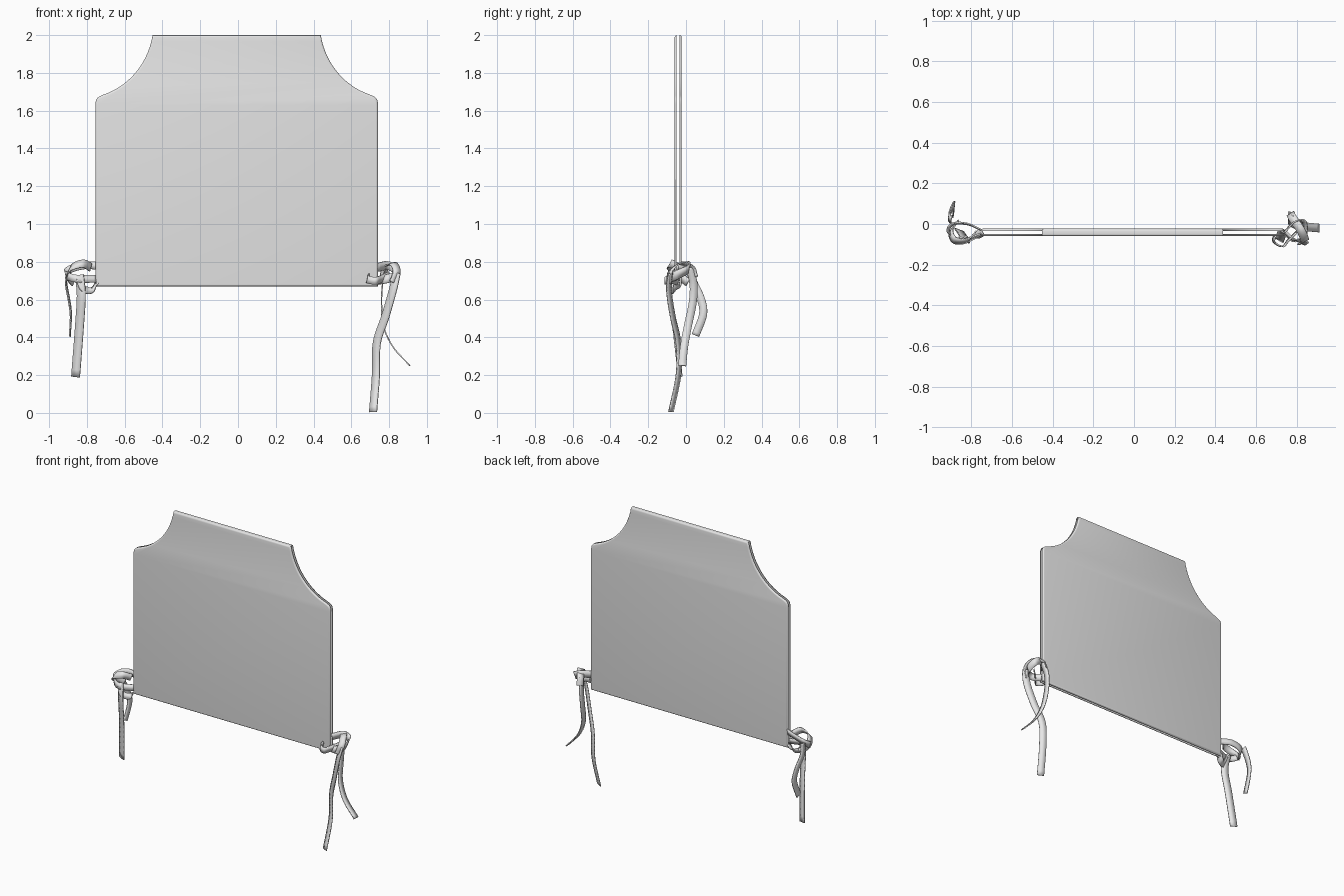
import bpy
import bmesh
from math import cos, sin, pi
from mathutils import Vector

default = bpy.data.objects.get("Cube")
if default:
    bpy.data.objects.remove(default, do_unlink=True)

# One plain cloth colour
cloth = bpy.data.materials.new("grey_cloth")
cloth.use_nodes = True
grey = (0.8, 0.8, 0.8, 1)
cloth.diffuse_color = grey
for node in cloth.node_tree.nodes:
    if node.type == "BSDF_PRINCIPLED":
        node.inputs["Base Color"].default_value = grey


def add_object(name, bm):
    mesh = bpy.data.meshes.new(name)
    bm.to_mesh(mesh)
    bm.free()
    obj = bpy.data.objects.new(name, mesh)
    bpy.context.collection.objects.link(obj)
    mesh.materials.append(cloth)
    bpy.ops.object.select_all(action="DESELECT")
    obj.select_set(True)
    bpy.context.view_layer.objects.active = obj
    bpy.ops.object.shade_smooth_by_angle(angle=pi / 4)
    return obj


def bezier(a, b, c, d, steps):
    """Points along a cubic curve, both ends included."""
    a, b, c, d = Vector(a), Vector(b), Vector(c), Vector(d)
    out = []
    for i in range(steps + 1):
        t = i / steps
        s = 1 - t
        out.append(a * s**3 + b * 3 * s * s * t + c * 3 * s * t * t + d * t**3)
    return out


# Cover: two cloth faces folded over the top, open at the sides and bottom
def build_cover():
    centre_x, front_y, back_y, top = -0.007, -0.06, -0.023, 2.0
    half = [Vector((0.748, 0.67))]
    half += bezier((0.748, 1.63), (0.748, 1.665), (0.738, 1.672), (0.705, 1.685), 6)
    half += bezier((0.705, 1.685), (0.57, 1.73), (0.47, 1.85), (0.445, top), 14)[1:]
    outline = half + [Vector((-p.x, p.y)) for p in reversed(half)]

    bm = bmesh.new()
    front = [bm.verts.new((p.x + centre_x, front_y, p.y)) for p in outline]
    back = [bm.verts.new((p.x + centre_x, back_y, p.y)) for p in outline]
    panels = [bm.faces.new(front), bm.faces.new(back[::-1])]
    count = len(outline)
    for i in range(count):
        j = (i + 1) % count
        bm.faces.new((front[j], front[i], back[i], back[j]))
    bmesh.ops.recalc_face_normals(bm, faces=bm.faces[:])

    rim = list({e for f in panels for e in f.edges})
    bmesh.ops.bevel(bm, geom=rim, offset=0.011, segments=4, profile=0.5,
                    affect="EDGES", clamp_overlap=False)
    bm.normal_update()
    middle = (front_y + back_y) / 2
    opening = [f for f in bm.faces
               if abs(f.normal.y) < 0.02
               and abs(f.calc_center_median().y - middle) < 0.002
               and f.normal.z < 0.99]
    bmesh.ops.delete(bm, geom=opening, context="FACES")
    add_object("cover", bm)


# Ties: flat ribbons swept along a smooth path given in hundredths
def ribbon(name, points, across, width=0.046, steps=7):
    pts = [Vector(p) / 100 for p in points]
    pts = [pts[0] * 2 - pts[1]] + pts + [pts[-1] * 2 - pts[-2]]
    path = []
    for a, b, c, d in zip(pts, pts[1:], pts[2:], pts[3:]):
        path += bezier(b, b + (c - a) / 6, c - (d - b) / 6, c, steps)[:-1]
    path.append(pts[-2])

    bm = bmesh.new()
    rows = []
    side = Vector(across).normalized()
    for i, p in enumerate(path):
        tangent = (path[min(i + 1, len(path) - 1)] - path[max(i - 1, 0)]).normalized()
        flat = side - tangent * side.dot(tangent)
        flat = flat.normalized() * width / 2
        rows.append((bm.verts.new(p - flat), bm.verts.new(p + flat)))
    for (a, b), (c, d) in zip(rows, rows[1:]):
        bm.faces.new((a, b, d, c))
    obj = add_object(name, bm)
    solid = obj.modifiers.new("thickness", "SOLIDIFY")
    solid.thickness = 0.007
    solid.offset = 0


build_cover()

# Hanging ends
ribbon("left_long_tail",
       [(84, -8, 74), (82, -9, 65), (78, -7, 51), (73.5, -4, 37), (73, -4, 20), (71.5, -8, 0.5)],
       (1, -0.6, 0))
ribbon("left_short_tail",
       [(78, 2, 77), (76.5, 4, 68), (76, 3.5, 58), (77, 1, 46), (82, -1, 35), (91, -2, 25)],
       (0, 1, 0), 0.042)
ribbon("right_long_tail",
       [(-84, -7, 73), (-83, -8.5, 62), (-84, -6, 45), (-86, -3, 19)],
       (1, -0.4, 0), 0.048)
ribbon("right_short_tail",
       [(-90, 2, 76), (-91, 4, 69), (-89.5, 8, 60), (-88.5, 9, 52), (-89, 5, 41)],
       (0.1, 1, 0.5), 0.042)

# Knots beside the lower corners
ribbon("left_knot_loop",
       [(74, -4, 77), (79, 1, 78), (83.5, 1, 76), (84, -5, 73), (79, -8, 71), (74, -4, 70)],
       (0.3, 0.2, 1))
ribbon("left_knot_wrap",
       [(77, 5, 72), (78, 3, 77), (82, -3, 79), (84, -8, 75), (82, -9, 69)],
       (1, 0.6, 0.3), 0.042)
ribbon("left_knot_hook",
       [(69, -6, 72), (69, -9, 70.5), (73, -11, 70), (76, -8, 71), (80, -4, 73)],
       (0.2, 0, 1), 0.04)
ribbon("right_knot_loop",
       [(-75, -3, 78), (-82, 0, 78), (-89, 0, 76), (-91, -4, 73), (-85, -8, 71), (-75, -5, 71)],
       (-0.2, 0.2, 1), 0.04)
ribbon("right_knot_wrap",
       [(-78, -4, 77), (-82, -8, 79), (-88, -8, 77), (-90, -4, 73), (-87, 1, 69)],
       (0.5, 0.6, 1), 0.044)
ribbon("right_knot_hook",
       [(-84, -7, 71), (-82, -8, 66), (-78, -6, 65), (-74.5, -4, 69)],
       (0.4, 0.6, 0.7), 0.04)
